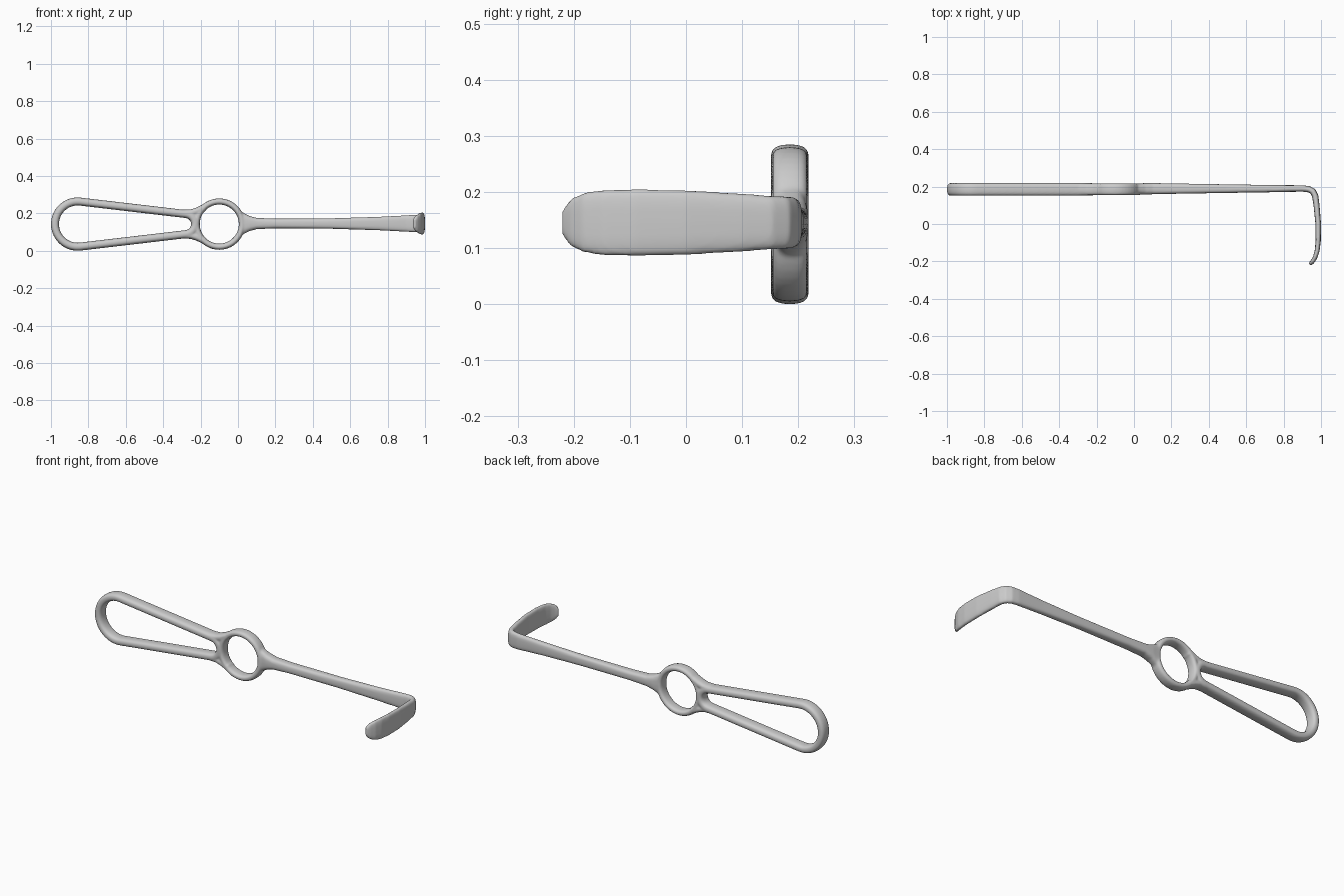
import bpy, bmesh
from math import cos, sin, pi, radians, copysign
from mathutils import Vector

if "Cube" in bpy.data.objects:
    bpy.data.objects.remove(bpy.data.objects["Cube"])

ZC = 0.1425   # height of the long axis
YC = 0.185    # depth of the handle plane
SIDES = 20


def sweep(bm, stations, plane_normal, closed=False, power=2.6):
    """Loft a rounded-box section along a planar path.
    station = (point, half size along plane normal, half size in plane)"""
    up = Vector(plane_normal)
    n = len(stations)
    rings = []
    for i, (p, a, b) in enumerate(stations):
        before = stations[(i - 1) % n if closed else max(i - 1, 0)][0]
        after = stations[(i + 1) % n if closed else min(i + 1, n - 1)][0]
        side = (after - before).normalized().cross(up)
        ring = []
        for k in range(SIDES):
            t = 2 * pi * k / SIDES
            u = copysign(abs(cos(t)) ** (2 / power), cos(t))
            v = copysign(abs(sin(t)) ** (2 / power), sin(t))
            ring.append(bm.verts.new(p + up * (a * u) + side * (b * v)))
        rings.append(ring)
    for i in range(n if closed else n - 1):
        r, q = rings[i], rings[(i + 1) % n]
        for k in range(SIDES):
            j = (k + 1) % SIDES
            bm.faces.new((r[k], r[j], q[j], q[k]))
    if not closed:
        bm.faces.new(rings[0])
        bm.faces.new(rings[-1][::-1])


def arc(cx, r, start, end, count):
    """Points on an arc in the handle plane."""
    angles = [radians(start + (end - start) * i / (count - 1)) for i in range(count)]
    return [Vector((cx + r * cos(t), YC, ZC + r * sin(t))) for t in angles]


bm = bmesh.new()

# Teardrop grip loop
path = arc(-0.8575, 0.121, 84, 276, 33) + arc(-0.283, 0.054, -84, 84, 17)
sweep(bm, [(p, 0.034, 0.0215) for p in path], (0, 1, 0), closed=True)

# Finger ring
path = arc(-0.1, 0.121, 0, 352.5, 48)
sweep(bm, [(p, 0.031, 0.0165) for p in path], (0, 1, 0), closed=True)

# Webs blending the grip arms into the ring
for s in (1, -1):
    pts = [(-0.32, 0.058), (-0.25, 0.06), (-0.215, 0.071), (-0.18, 0.088)]
    sweep(bm, [(Vector((x, YC, ZC + s * z)), 0.031, 0.019) for x, z in pts], (0, 1, 0))

# Shaft flaring out of the ring, bending into the hooked blade:
# x, y, half width, half thickness
shaft = [
    (0.012, 0.187, 0.068, 0.029), (0.035, 0.187, 0.054, 0.030),
    (0.06, 0.188, 0.041, 0.031), (0.1, 0.189, 0.030, 0.030),
    (0.2, 0.189, 0.026, 0.028), (0.5, 0.189, 0.028, 0.023),
    (0.75, 0.189, 0.036, 0.019), (0.9, 0.190, 0.044, 0.017),
    (0.935, 0.186, 0.046, 0.017), (0.957, 0.174, 0.047, 0.017),
    (0.969, 0.150, 0.048, 0.017), (0.976, 0.100, 0.052, 0.016),
    (0.985, 0.000, 0.058, 0.015), (0.985, -0.090, 0.060, 0.014),
    (0.979, -0.145, 0.059, 0.013), (0.968, -0.180, 0.054, 0.012),
    (0.954, -0.202, 0.044, 0.011), (0.940, -0.216, 0.026, 0.010),
]
sweep(bm, [(Vector((x, y, ZC + 0.003)), w, t) for x, y, w, t in shaft], (0, 0, 1), power=3)

bmesh.ops.recalc_face_normals(bm, faces=bm.faces)
mesh = bpy.data.meshes.new("retractor")
bm.to_mesh(mesh)
bm.free()
retractor = bpy.data.objects.new("retractor", mesh)
bpy.context.collection.objects.link(retractor)

# Fuse the parts into one forged piece and soften the joints
fuse = retractor.modifiers.new("fuse", 'REMESH')
fuse.mode = 'VOXEL'
fuse.voxel_size = 0.005
fuse.use_smooth_shade = True
soften = retractor.modifiers.new("soften", 'SMOOTH')
soften.factor = 0.5
soften.iterations = 5
